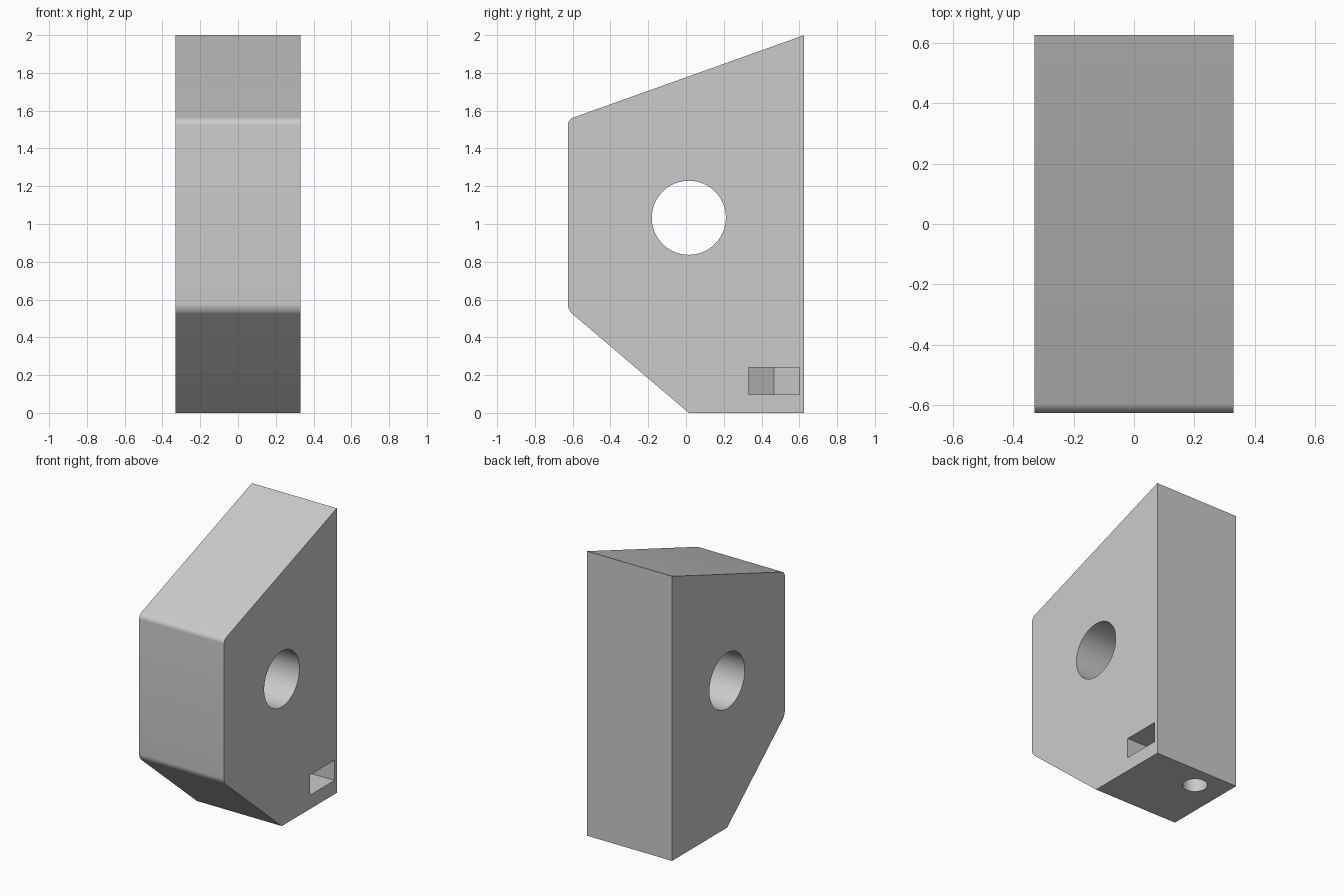
import bpy, bmesh
from math import cos, sin, tau, radians
from mathutils import Vector

if "Cube" in bpy.data.objects:
    bpy.data.objects.remove(bpy.data.objects["Cube"])

HALF_W, HALF_D = 0.33, 0.626
SCREW_X, SCREW_Y = -0.12, 0.465

grey = bpy.data.materials.new("light grey")
grey.use_nodes = True
grey.diffuse_color = (0.6, 0.6, 0.6, 1)
grey.node_tree.nodes["Principled BSDF"].inputs["Base Color"].default_value = grey.diffuse_color


def prism(name, outline, extrude, fillet=None):
    """Extrude a closed outline; fillet selects the extruded edges to round."""
    bm = bmesh.new()
    face = bm.faces.new([bm.verts.new(p) for p in outline])
    new = bmesh.ops.extrude_face_region(bm, geom=[face])["geom"]
    bmesh.ops.translate(bm, vec=extrude, verts=[v for v in new if isinstance(v, bmesh.types.BMVert)])
    if fillet:
        edges = [e for e in bm.edges if all(fillet(v.co) for v in e.verts)
                 and abs(e.verts[0].co.x - e.verts[1].co.x) > 0.1]
        bmesh.ops.bevel(bm, geom=edges, offset=0.03, segments=8, profile=0.5, affect='EDGES')
    bmesh.ops.recalc_face_normals(bm, faces=bm.faces)
    mesh = bpy.data.meshes.new(name)
    bm.to_mesh(mesh)
    bm.free()
    mesh.materials.append(grey)
    obj = bpy.data.objects.new(name, mesh)
    bpy.context.collection.objects.link(obj)
    return obj


def ring(centre, u, v, radius, sides):
    return [Vector(centre) + radius * (cos(tau * i / sides) * Vector(u) + sin(tau * i / sides) * Vector(v))
            for i in range(sides)]


X, Y, Z = (1, 0, 0), (0, 1, 0), (0, 0, 1)

# Solid body: side profile with sloped top and chamfered foot, front corners rounded
profile = [(0.015, 0), (HALF_D, 0), (HALF_D, 2), (-HALF_D, 1.553), (-HALF_D, 0.545)]
body = prism("bracket_body", [(-HALF_W, y, z) for y, z in profile], (2 * HALF_W, 0, 0),
             fillet=lambda co: co.y < -0.6)

# Cutters: cross hole, screw hole in the base, pointed nut slot from the left side
slot = [(0.5, 0.135), (-0.078, 0.135), (-0.156, 0), (-0.078, -0.135), (0.5, -0.135)]
cutters = [
    prism("cross_hole_cutter", ring((-0.5, 0.015, 1.033), Y, Z, 0.196, 96), (1, 0, 0)),
    prism("screw_hole_cutter", ring((SCREW_X, SCREW_Y, -0.1), X, Y, 0.08, 48), (0, 0, 0.5)),
    prism("nut_slot_cutter", [(SCREW_X + x, SCREW_Y + y, 0.097) for x, y in slot], (0, 0, 0.142)),
]
bpy.context.view_layer.objects.active = body
for cutter in cutters:
    mod = body.modifiers.new(cutter.name, 'BOOLEAN')
    mod.operation = 'DIFFERENCE'
    mod.solver = 'EXACT'
    mod.object = cutter
    bpy.ops.object.modifier_apply(modifier=mod.name)
    bpy.data.objects.remove(cutter)

# Smooth holes and rounded corners, crisp edges elsewhere
bpy.ops.object.select_all(action='DESELECT')
body.select_set(True)
bpy.ops.object.shade_smooth_by_angle(angle=radians(25))
